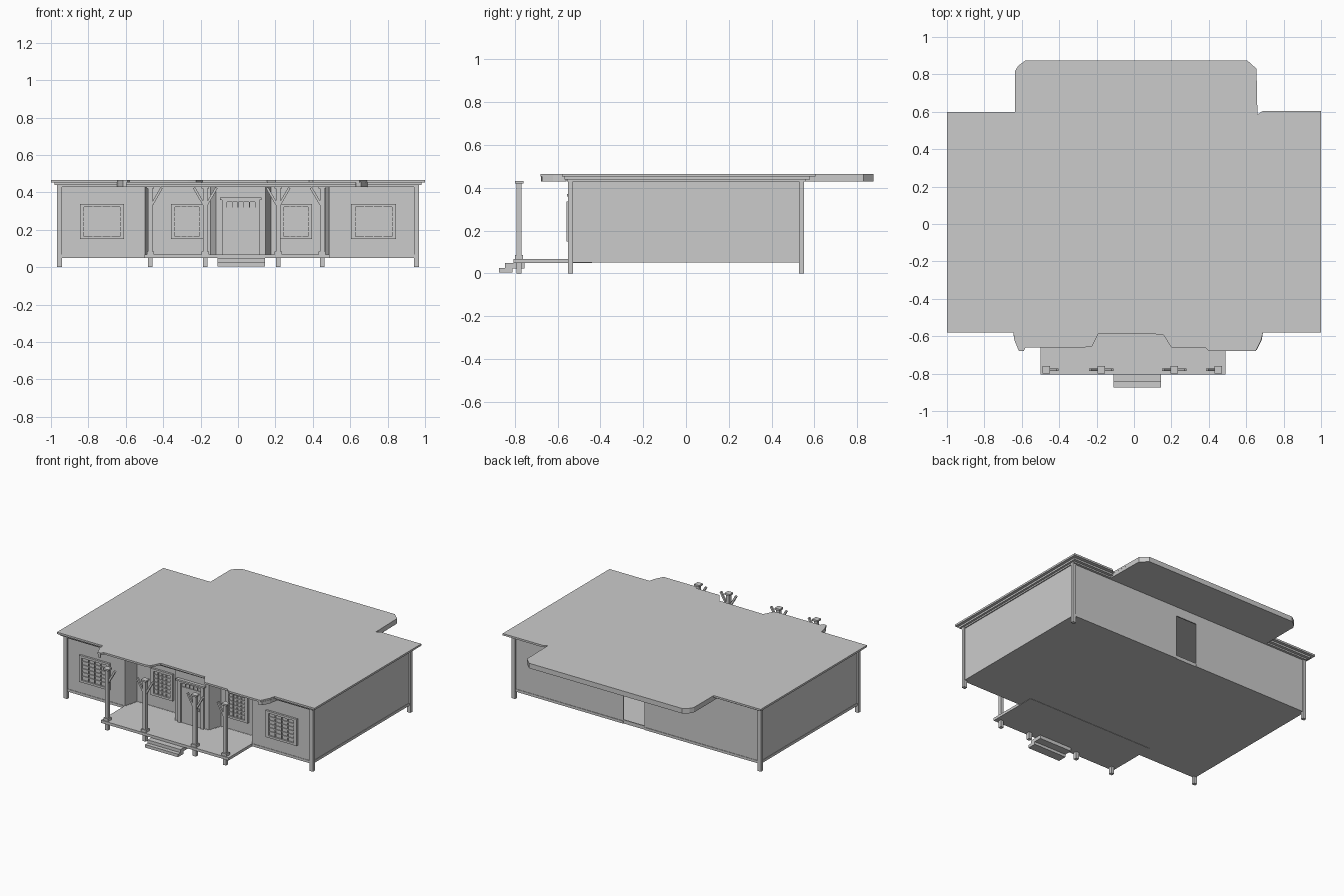
import bpy, bmesh, math
from mathutils import Vector, Matrix

if "Cube" in bpy.data.objects:
    bpy.data.objects.remove(bpy.data.objects["Cube"])


def finish(name, bm):
    bmesh.ops.recalc_face_normals(bm, faces=bm.faces)
    me = bpy.data.meshes.new(name)
    bm.to_mesh(me)
    bm.free()
    ob = bpy.data.objects.new(name, me)
    bpy.context.collection.objects.link(ob)
    return ob


def add_box(bm, x0, x1, y0, y1, z0, z1):
    m = Matrix.Translation(((x0 + x1) / 2, (y0 + y1) / 2, (z0 + z1) / 2))
    m = m @ Matrix.Diagonal((x1 - x0, y1 - y0, z1 - z0, 1))
    bmesh.ops.create_cube(bm, size=1, matrix=m)


def boxes(name, *items):
    bm = bmesh.new()
    for b in items:
        add_box(bm, *b)
    return finish(name, bm)


def prism(name, outline, z0, z1):
    bm = bmesh.new()
    face = bm.faces.new([bm.verts.new((x, y, z0)) for x, y in outline])
    top = bmesh.ops.extrude_face_region(bm, geom=[face], use_keep_orig=True)
    verts = [v for v in top["geom"] if isinstance(v, bmesh.types.BMVert)]
    bmesh.ops.translate(bm, vec=(0, 0, z1 - z0), verts=verts)
    return finish(name, bm)


def sheet(name, path, z0, z1, thick):
    # upright strip following an open plan line
    bm = bmesh.new()
    cols = [(bm.verts.new((x, y, z0)), bm.verts.new((x, y, z1))) for x, y in path]
    for a, b in zip(cols, cols[1:]):
        bm.faces.new((a[0], b[0], b[1], a[1]))
    ob = finish(name, bm)
    mod = ob.modifiers.new("thickness", 'SOLIDIFY')
    mod.thickness = thick
    mod.offset = 0
    return ob


# house walls, open at the back doorway
plan = [(0.105, 0.54), (0.955, 0.54), (0.955, -0.54), (0.49, -0.54), (0.47, -0.44),
        (0.175, -0.44), (0.145, -0.53), (-0.115, -0.53), (-0.145, -0.44),
        (-0.475, -0.44), (-0.5, -0.54), (-0.955, -0.54), (-0.955, 0.54), (-0.06, 0.54)]
sheet("walls", plan, 0.05, 0.44, 0.008)
sheet("base_trim", plan, 0.05, 0.068, 0.016)
boxes("back_doorway_surround", (-0.06, 0.105, 0.536, 0.544, 0.365, 0.44),
      (-0.06, 0.105, 0.536, 0.544, 0.05, 0.075))
boxes("house_floor", (-0.955, 0.955, -0.54, 0.54, 0.05, 0.06))

# corner posts
for sx, side in ((-1, "left"), (1, "right")):
    for sy, end in ((-1, "front"), (1, "back")):
        x, y = 0.955 * sx, 0.54 * sy
        boxes(f"corner_post_{end}_{side}",
              (x - 0.013, x + 0.013, y - 0.011, y + 0.011, 0, 0.44))

# roof plate with ragged porch edge and rear overhang
roof = [(-1, 0.6), (-0.635, 0.6), (-0.635, 0.82), (-0.62, 0.845), (-0.58, 0.875),
        (0.605, 0.875), (0.655, 0.83), (0.66, 0.585), (0.69, 0.605), (1, 0.605),
        (1, -0.58), (0.69, -0.58), (0.68, -0.62), (0.65, -0.68), (0.4, -0.68),
        (0.38, -0.66), (0.2, -0.66), (0.155, -0.59), (-0.19, -0.585), (-0.225, -0.655),
        (-0.27, -0.66), (-0.58, -0.66), (-0.59, -0.68), (-0.615, -0.68),
        (-0.64, -0.62), (-0.645, -0.58), (-1, -0.58)]
prism("roof", roof, 0.452, 0.465)
prism("rear_overhang", [(-0.635, 0.55)] + roof[2:7] + [(0.66, 0.55)], 0.43, 0.455)
boxes("eave_moulding", (-0.965, 0.965, -0.555, 0.56, 0.43, 0.442),
      (-0.98, 0.98, -0.567, 0.58, 0.44, 0.453))
sheet("eave_return_right", [(0.69, -0.56), (0.68, -0.62), (0.655, -0.67), (0.63, -0.675)],
      0.43, 0.455, 0.006)
sheet("eave_return_left", [(-0.645, -0.56), (-0.637, -0.62), (-0.613, -0.675), (-0.595, -0.675)],
      0.43, 0.455, 0.006)

# porch deck and steps
boxes("porch_deck", (-0.5, 0.49, -0.805, -0.44, 0.048, 0.067))
boxes("porch_steps", (-0.11, 0.145, -0.873, -0.81, 0.005, 0.026),
      (-0.11, 0.145, -0.845, -0.755, 0.024, 0.048))


# porch posts with angled braces
def porch_post(name, x, sides):
    y = -0.78
    bm = bmesh.new()
    add_box(bm, x - 0.012, x + 0.012, y - 0.012, y + 0.012, 0, 0.43)
    add_box(bm, x - 0.019, x + 0.019, y - 0.019, y + 0.019, 0.065, 0.085)
    add_box(bm, x - 0.02, x + 0.02, y - 0.02, y + 0.02, 0.42, 0.432)
    for s in sides:
        a, b = Vector((x + s * 0.008, y, 0.335)), Vector((x + s * 0.06, y, 0.425))
        tilt = (b - a).to_track_quat('Z', 'Y').to_matrix().to_4x4()
        m = Matrix.Translation((a + b) / 2) @ tilt
        m = m @ Matrix.Diagonal((0.013, 0.013, (b - a).length, 1))
        bmesh.ops.create_cube(bm, size=1, matrix=m)
    finish(name, bm)


for i, (x, sides) in enumerate([(-0.468, (1,)), (-0.175, (-1, 1)),
                                (0.215, (-1, 1)), (0.45, (-1,))]):
    porch_post(f"porch_post_{i + 1}", x, sides)


# windows: frame, pane and glazing bars
def window(name, x0, x1, y):
    z0, z1, f = 0.15, 0.337, 0.022
    front = y - 0.014
    parts = [(x0, x1, front, y, z0, z0 + f * 0.7), (x0, x1, front, y, z1 - f * 0.7, z1),
             (x0, x0 + f, front, y, z0, z1), (x1 - f, x1, front, y, z0, z1)]
    for i in range(1, 4):
        x = x0 + f + (x1 - x0 - 2 * f) * i / 4
        parts.append((x - 0.003, x + 0.003, y - 0.011, y, z0 + 0.01, z1 - 0.01))
    for i in range(1, 6):
        z = z0 + 0.015 + (z1 - z0 - 0.03) * i / 6
        parts.append((x0 + f, x1 - f, y - 0.009, y, z - 0.003, z + 0.003))
    boxes(name + "_frame", *parts)
    boxes(name + "_pane", (x0 + 0.01, x1 - 0.01, y - 0.003, y + 0.003, z0 + 0.01, z1 - 0.01))


window("window_outer_left", -0.845, -0.61, -0.544)
window("window_outer_right", 0.605, 0.845, -0.544)
window("window_inner_left", -0.358, -0.187, -0.444)
window("window_inner_right", 0.225, 0.395, -0.444)

# front door with frame, cornice and transom lights
yd = -0.534
boxes("door_frame", (-0.085, -0.062, yd - 0.014, yd, 0.067, 0.36),
      (0.092, 0.115, yd - 0.014, yd, 0.067, 0.36),
      (-0.085, 0.115, yd - 0.014, yd, 0.348, 0.362),
      (-0.095, 0.125, yd - 0.022, yd, 0.36, 0.372))
boxes("front_door", (-0.062, 0.092, yd - 0.006, yd, 0.067, 0.32))
boxes("door_handle", (0.072, 0.08, yd - 0.014, yd - 0.005, 0.18, 0.2))
boxes("transom_bars", *[(x - 0.002, x + 0.002, yd - 0.008, yd, 0.32, 0.348)
                        for x in (-0.062 + 0.154 * i / 5 for i in range(6))])
